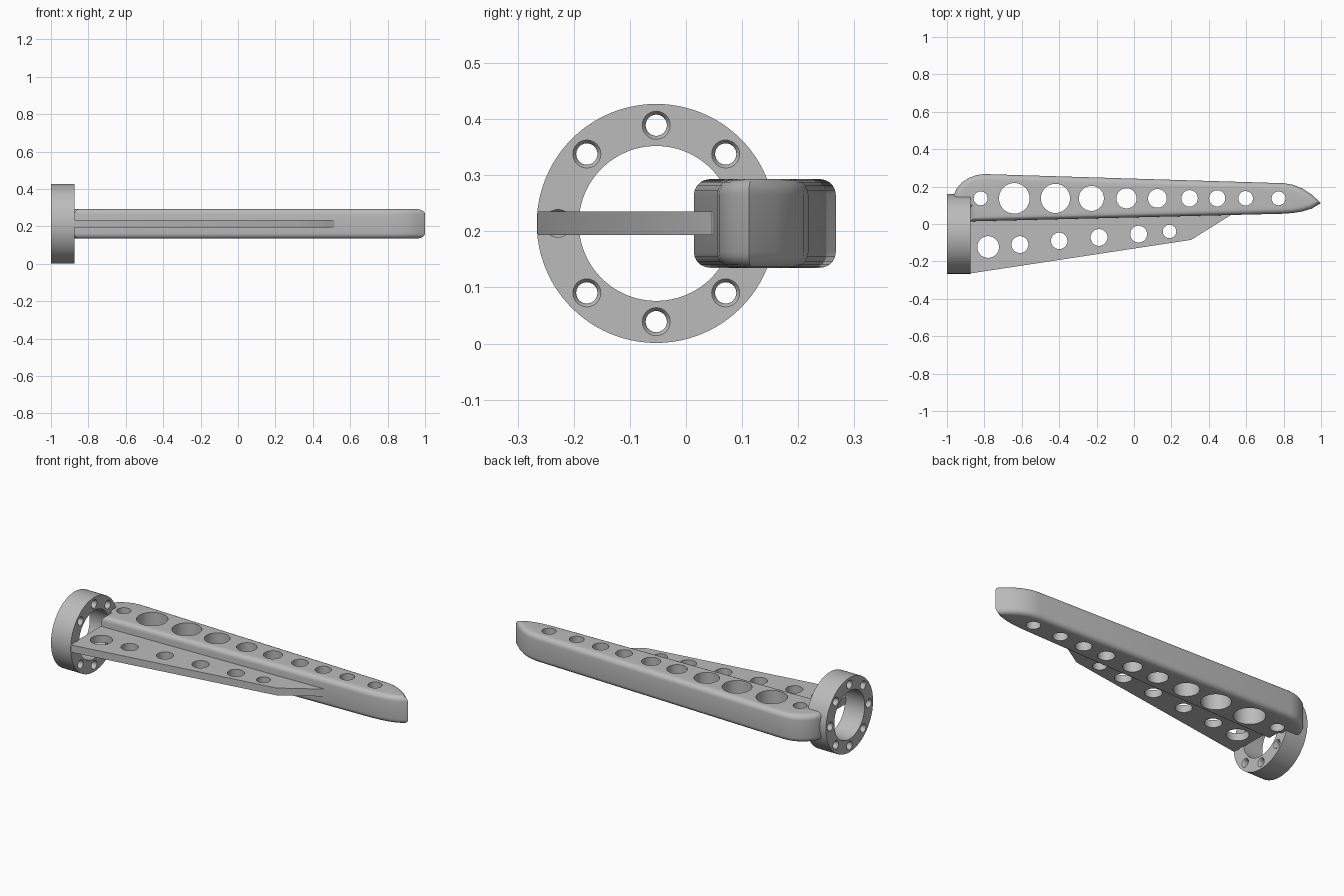
import bpy, bmesh, math
from mathutils import Matrix, Vector

cube = bpy.data.objects.get("Cube")
if cube:
    bpy.data.objects.remove(cube, do_unlink=True)

grey = bpy.data.materials.new("plain grey")
grey.use_nodes = True
grey.diffuse_color = (0.5, 0.5, 0.5, 1)
grey.node_tree.nodes["Principled BSDF"].inputs["Base Color"].default_value = (0.5, 0.5, 0.5, 1)

MID_Z = 0.214
ALONG_X = Matrix.Rotation(math.pi / 2, 4, 'Y')


def finish(bm, name):
    bmesh.ops.recalc_face_normals(bm, faces=bm.faces)
    mesh = bpy.data.meshes.new(name)
    bm.to_mesh(mesh)
    bm.free()
    mesh.materials.append(grey)
    obj = bpy.data.objects.new(name, mesh)
    bpy.context.collection.objects.link(obj)
    return obj


def add_turned(bm, stations, place, sides):
    """Solid of revolution from (radius, height) stations about local z."""
    rings = [[bm.verts.new(place @ Vector((r * math.cos(a), r * math.sin(a), h)))
              for a in (math.tau * i / sides for i in range(sides))]
             for r, h in stations]
    bm.faces.new(rings[0])
    bm.faces.new(rings[-1])
    for low, high in zip(rings, rings[1:]):
        for i in range(sides):
            j = (i + 1) % sides
            bm.faces.new((low[i], low[j], high[j], high[i]))


def slab(name, outline, half, rounding=0.0):
    """Flat outline extruded about the middle height, with rounded rims."""
    bm = bmesh.new()
    face = bm.faces.new([bm.verts.new((x, y, MID_Z - half)) for x, y in outline])
    new = bmesh.ops.extrude_face_region(bm, geom=[face])["geom"]
    bmesh.ops.translate(bm, vec=(0, 0, 2 * half),
                        verts=[v for v in new if isinstance(v, bmesh.types.BMVert)])
    if rounding:
        rims = [e for e in bm.edges if abs(e.verts[0].co.z - e.verts[1].co.z) < 1e-4]
        bmesh.ops.bevel(bm, geom=rims, offset=rounding, segments=5, profile=0.5,
                        affect='EDGES', clamp_overlap=False)
    return finish(bm, name)


def cut_and_smooth(obj, cutter_bm):
    cutter = finish(cutter_bm, "hole_cutter")
    cutter.hide_render = True
    mod = obj.modifiers.new("holes", 'BOOLEAN')
    mod.operation, mod.solver, mod.object = 'DIFFERENCE', 'EXACT', cutter
    bpy.ops.object.select_all(action='DESELECT')
    bpy.context.view_layer.objects.active = obj
    obj.select_set(True)
    bpy.ops.object.modifier_apply(modifier=mod.name)
    bpy.data.objects.remove(cutter, do_unlink=True)
    bpy.ops.object.shade_smooth_by_angle(angle=math.radians(30))


def drill(obj, holes):
    """Cut vertical round holes given as (x, y, radius)."""
    bm = bmesh.new()
    for x, y, r in holes:
        add_turned(bm, [(r, -0.3), (r, 0.3)], Matrix.Translation((x, y, MID_Z)), 40)
    cut_and_smooth(obj, bm)


# Mounting flange with bore and eight countersunk bolt holes
bm = bmesh.new()
centre = Matrix.Translation((-0.9375, -0.053, MID_Z)) @ ALONG_X
add_turned(bm, [(0.213, -0.0625), (0.213, 0.0625)], centre, 96)
flange = finish(bm, "mounting_flange")
bm = bmesh.new()
add_turned(bm, [(0.138, -0.2), (0.138, 0.2)], centre, 96)
bolt = [(0.027, -0.07), (0.025, -0.0625), (0.021, -0.058), (0.019, -0.05),
        (0.019, 0.05), (0.021, 0.058), (0.025, 0.0625), (0.027, 0.07)]
for k in range(8):
    spot = Matrix.Rotation(k * math.pi / 4, 4, 'Z') @ Matrix.Translation((0.175, 0, 0))
    add_turned(bm, bolt, centre @ spot, 24)
cut_and_smooth(flange, bm)

# Main beam with rounded rims, its root set into the flange
heel = [(-0.965, 0.15), (-0.95, 0.187), (-0.92, 0.222), (-0.88, 0.248), (-0.84, 0.262), (-0.8, 0.267)]
nose = [(0.8, 0.218), (0.85, 0.21), (0.9, 0.19), (0.95, 0.157), (1.0, 0.112),
        (0.95, 0.082), (0.9, 0.067), (0.85, 0.059), (0.8, 0.055)]
root = [(-0.875, 0.014), (-0.875, 0.09), (-0.965, 0.1)]
beam = slab("main_beam", heel + nose + root, 0.079, 0.028)
sizes = [(-0.82, 0.037), (-0.64, 0.082), (-0.42, 0.078), (-0.228, 0.067), (-0.04, 0.054),
         (0.125, 0.05), (0.297, 0.044), (0.445, 0.043), (0.597, 0.039), (0.773, 0.037)]
drill(beam, [(x, 0.137, r) for x, r in sizes])

# Thin tapering web beside the beam
web = slab("side_web", [(-0.88, -0.265), (0.305, -0.085), (0.515, 0.046), (0.515, 0.06),
                        (-0.88, 0.03)], 0.021)
drill(web, [(-0.78, -0.123, 0.058), (-0.61, -0.11, 0.045), (-0.4, -0.09, 0.044),
            (-0.187, -0.072, 0.045), (0.025, -0.054, 0.045), (0.19, -0.04, 0.036)])
